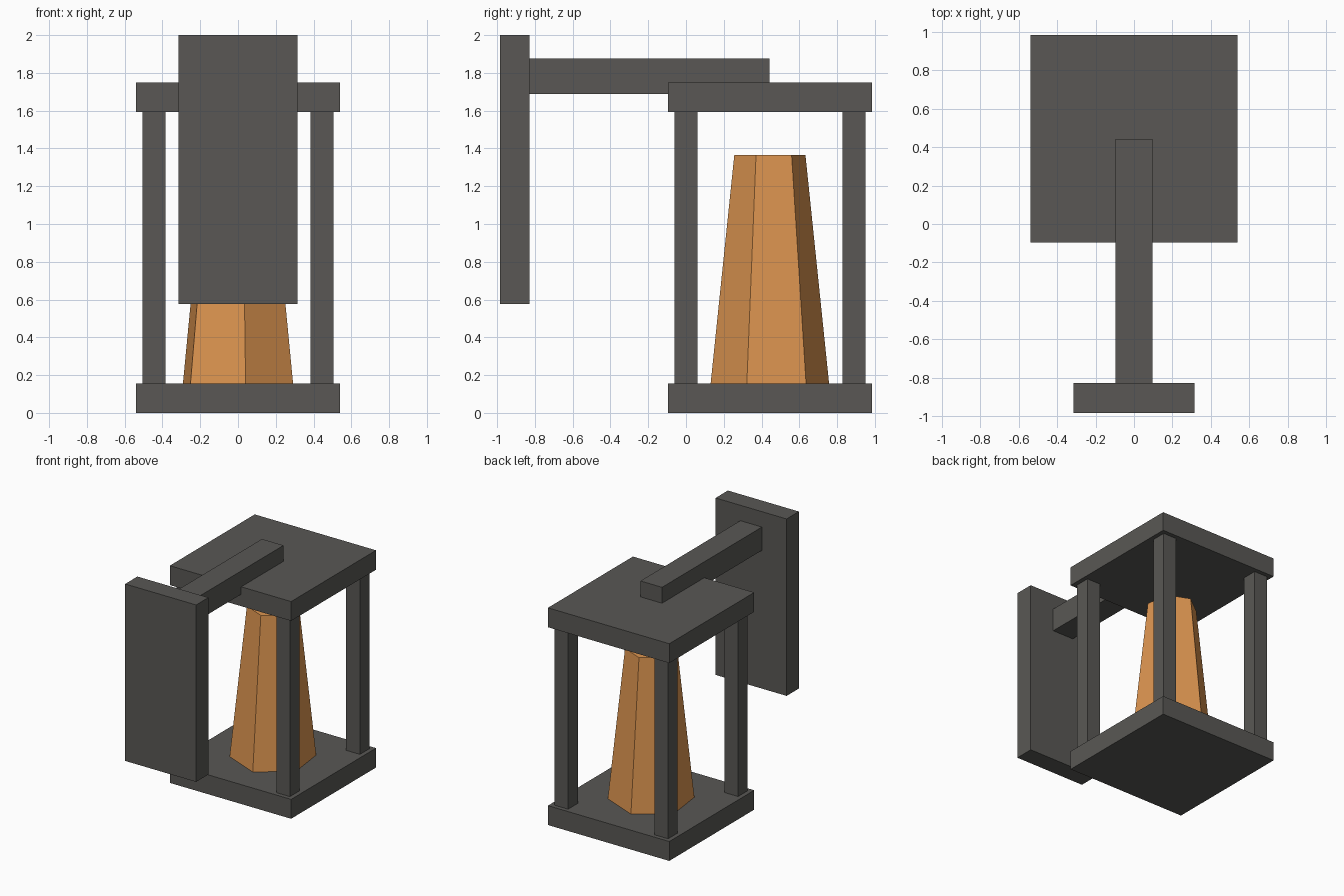
import bpy
import bmesh
from math import cos, sin, pi, radians

if "Cube" in bpy.data.objects:
    bpy.data.objects.remove(bpy.data.objects["Cube"])


def material(name, rgb):
    m = bpy.data.materials.new(name)
    m.diffuse_color = (*rgb, 1)
    m.use_nodes = True
    m.node_tree.nodes["Principled BSDF"].inputs["Base Color"].default_value = m.diffuse_color
    return m


METAL = material("dark_metal", (0.1, 0.097, 0.09))
GLOW = material("amber_glass", (0.72, 0.3, 0.08))


def box(name, x, y, z):
    """Box from (min, max) ranges on each axis."""
    ranges = (x, y, z)
    bpy.ops.mesh.primitive_cube_add(size=1, location=[(a + b) / 2 for a, b in ranges])
    ob = bpy.context.object
    ob.name = ob.data.name = name
    for v in ob.data.vertices:
        for i, (a, b) in enumerate(ranges):
            v.co[i] *= b - a
    ob.data.materials.append(METAL)
    return ob


def tapered_prism(name, centre, sides, r_low, r_high, z_low, z_high, turn):
    """Flat-sided tapered column with closed ends."""
    bm = bmesh.new()
    rings = []
    for r, z in ((r_low, z_low), (r_high, z_high)):
        angles = [turn + 2 * pi * i / sides for i in range(sides)]
        rings.append([bm.verts.new((r * cos(a), r * sin(a), z)) for a in angles])
    low, high = rings
    for i in range(sides):
        j = (i + 1) % sides
        bm.faces.new((low[i], low[j], high[j], high[i]))
    bm.faces.new(low[::-1])
    bm.faces.new(high)
    mesh = bpy.data.meshes.new(name)
    bm.to_mesh(mesh)
    bm.free()
    mesh.materials.append(GLOW)
    ob = bpy.data.objects.new(name, mesh)
    ob.location = (*centre, 0)
    bpy.context.collection.objects.link(ob)


CY = 0.444          # lantern centre along y
HALF = 0.54         # half width of the lantern slabs
SLAB = 0.156        # slab thickness
TOP = 1.748         # top of the lantern roof

# Wall mount and arm
box("wall_plate", (-0.316, 0.316), (-0.984, -0.828), (0.576, 2.0))
box("support_arm", (-0.096, 0.096), (-0.828, 0.442), (1.688, 1.876))

# Lantern base and roof
for name, z in (("lantern_base", 0), ("lantern_roof", TOP - SLAB)):
    box(name, (-HALF, HALF), (CY - HALF, CY + HALF), (z, z + SLAB))

# Four corner posts
for sx, side in ((-1, "left"), (1, "right")):
    for sy, end in ((-1, "front"), (1, "back")):
        x, y = sx * 0.445, CY + sy * 0.445
        box(f"{end}_{side}_post", (x - 0.061, x + 0.061), (y - 0.061, y + 0.061),
            (SLAB, TOP - SLAB))

# Six-sided light in the middle
tapered_prism("light", (0, CY), 6, 0.316, 0.19, SLAB, 1.364, radians(37.3))
